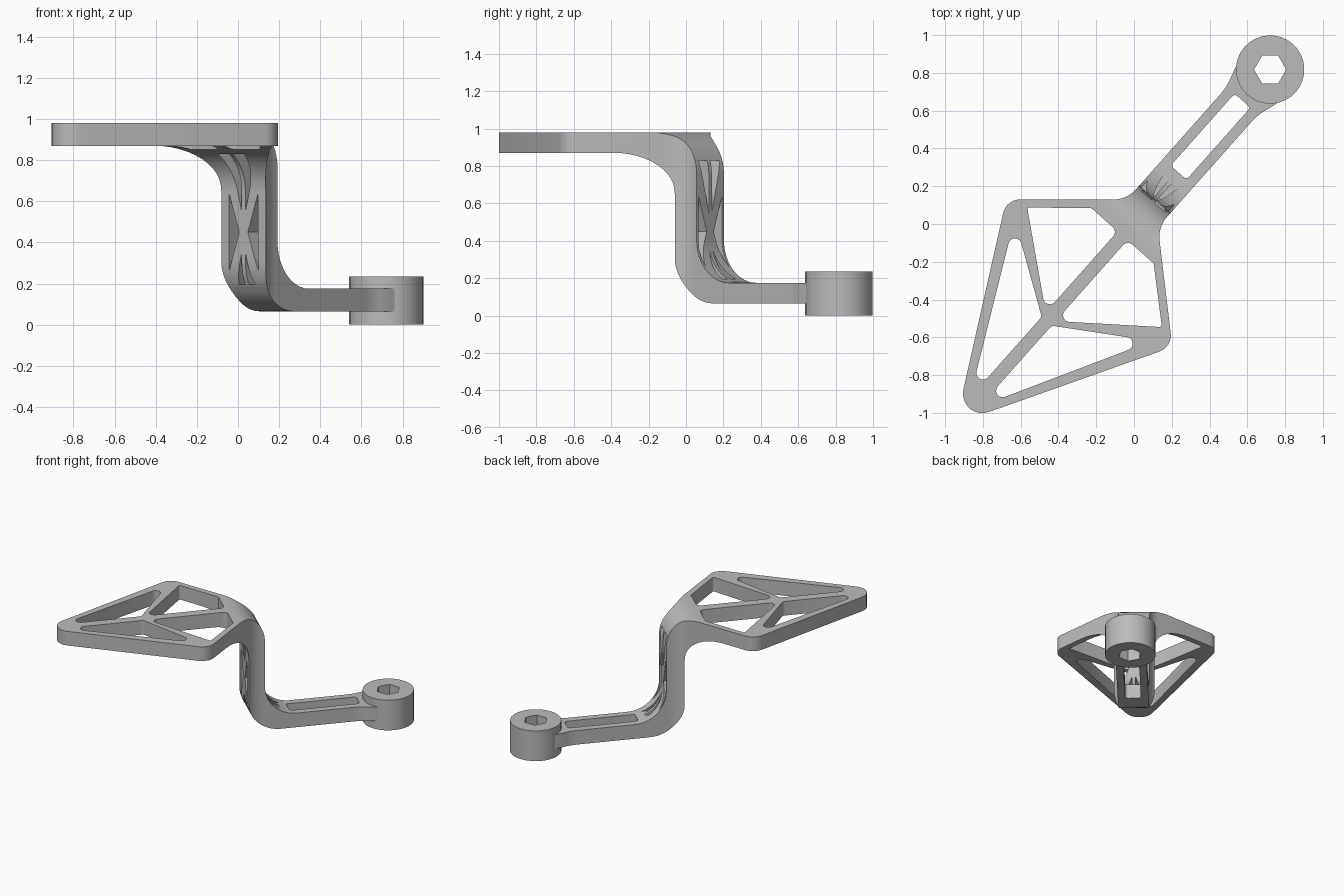
import bpy, bmesh, math
from mathutils import Vector, Matrix

if "Cube" in bpy.data.objects:
    bpy.data.objects.remove(bpy.data.objects["Cube"], do_unlink=True)

ANGLE = math.radians(48.4)   # direction of the bracket's long axis
HUB_U = 1.09

grey = bpy.data.materials.new("plain grey")
grey.use_nodes = True
COLOUR = (0.5, 0.5, 0.5, 1)
grey.diffuse_color = COLOUR
for node in grey.node_tree.nodes:
    if node.type == "BSDF_PRINCIPLED":
        node.inputs["Base Color"].default_value = COLOUR

# Ways to place a flat outline (a, b) extruded along w
PLAN = lambda a, b, w: (a, b, w)
SIDE = lambda a, b, w: (a, w, b)
WALL = lambda a, b, w: (w, a, b)


def rounded(corners, steps=8):
    """Outline from (a, b, radius) corners, each filleted."""
    out = []
    for i, (a, b, r) in enumerate(corners):
        p = Vector((a, b))
        if r == 0:
            out.append(p)
            continue
        d1 = (Vector(corners[i - 1][:2]) - p).normalized()
        d2 = (Vector(corners[(i + 1) % len(corners)][:2]) - p).normalized()
        half = d1.angle(d2) / 2
        centre = p + (d1 + d2).normalized() * (r / math.sin(half))
        t = r / math.tan(half)
        start, end = p + d1 * t - centre, p + d2 * t - centre
        first = math.atan2(start.y, start.x)
        sweep = (math.atan2(end.y, end.x) - first + math.pi) % math.tau - math.pi
        for k in range(steps + 1):
            turn = first + sweep * k / steps
            out.append(centre + Vector((math.cos(turn), math.sin(turn))) * r)
    return out


def ring(u, radius, sides, turn=0.0):
    return [Vector((u + radius * math.cos(turn + math.tau * k / sides),
                    radius * math.sin(turn + math.tau * k / sides))) for k in range(sides)]


def prism(name, points, low, high, place):
    """Closed solid with two caps and a wall of quads."""
    bm = bmesh.new()
    lower = [bm.verts.new(place(p.x, p.y, low)) for p in points]
    upper = [bm.verts.new(place(p.x, p.y, high)) for p in points]
    bm.faces.new(lower[::-1])
    bm.faces.new(upper)
    for i in range(len(points)):
        bm.faces.new((lower[i - 1], lower[i], upper[i], upper[i - 1]))
    bmesh.ops.recalc_face_normals(bm, faces=bm.faces[:])
    mesh = bpy.data.meshes.new(name)
    bm.to_mesh(mesh)
    bm.free()
    mesh.materials.append(grey)
    obj = bpy.data.objects.new(name, mesh)
    bpy.context.collection.objects.link(obj)
    return obj


def combine(body, other, operation):
    bpy.context.view_layer.objects.active = body
    mod = body.modifiers.new("combine", "BOOLEAN")
    mod.operation, mod.object, mod.solver = operation, other, "EXACT"
    bpy.context.view_layer.update()
    bpy.ops.object.modifier_apply(modifier=mod.name)
    bpy.data.objects.remove(other, do_unlink=True)


def mirrored(corners, side):
    return [(a, b * side, r) for a, b, r in corners]


# S-shaped strip: plate, upright wall and lower arm
body = prism("bracket", rounded([
    (-1.5, 0.87, 0), (0.045, 0.87, 0.22), (0.045, 0.065, 0.24), (HUB_U, 0.065, 0),
    (HUB_U, 0.175, 0), (0.17, 0.175, 0.23), (0.17, 0.98, 0.22), (-1.5, 0.98, 0)], 12),
    -0.8, 0.8, SIDE)

# Trim to the kite plate, neck and arm seen in plan
half = [(-0.352, 0.588, 0.092), (0.072, 0.11, 0.16), (0.86, 0.11, 0.3),
        (0.985, 0.147, 0), (1.2, 0.147, 0)]
outline = [(-1.418, 0, 0.103)] + half + mirrored(half[::-1], -1)
combine(body, prism("trim", rounded(outline), -0.2, 1.2, PLAN), "INTERSECT")

# Round hub with hexagonal hole
combine(body, prism("hub", ring(HUB_U, 0.181, 32), 0, 0.235, PLAN), "UNION")
combine(body, prism("hex_hole", ring(HUB_U, 0.085, 6, -ANGLE), -0.1, 0.4, PLAN), "DIFFERENCE")

# Slot in the arm
slot = [(0.36, -0.056, 0.02), (0.87, -0.056, 0.02), (0.87, 0.056, 0.02), (0.36, 0.056, 0.02)]
combine(body, prism("slot", rounded(slot, 5), -0.1, 0.4, PLAN), "DIFFERENCE")

# Mirrored openings in the plate and lattice in the wall
plate_holes = [
    [(-0.31, 0.477, 0.012), (-0.087, 0.22, 0.01), (-0.087, 0.035, 0.035), (-0.66, 0.035, 0.035)],
    [(-0.40, 0.486, 0.035), (-0.692, 0.035, 0.03), (-1.264, 0.035, 0.035)]]
wall_holes = [
    [(0.26, 0.095), (0.64, 0.095), (0.45, 0.028)],
    [(0.55, 0.012), (0.83, 0.085), (0.83, 0.012)],
    [(0.35, 0.012), (0.195, 0.052), (0.195, 0.012)]]
for side in (1, -1):
    for hole in plate_holes:
        combine(body, prism("plate_hole", rounded(mirrored(hole, side), 6), 0.5, 1.2, PLAN),
                "DIFFERENCE")
    for hole in wall_holes:
        triangle = [Vector((v * side, z)) for z, v in hole]
        combine(body, prism("wall_hole", triangle, -0.4, 0.6, WALL), "DIFFERENCE")

# Turn onto the diagonal and shade
body.data.transform(Matrix.Rotation(ANGLE, 4, "Z") @ Matrix.Translation((0, 0.004, 0)))
body.data.update()
bpy.ops.object.select_all(action="DESELECT")
body.select_set(True)
bpy.context.view_layer.objects.active = body
bpy.ops.object.shade_smooth_by_angle(angle=math.radians(30))
